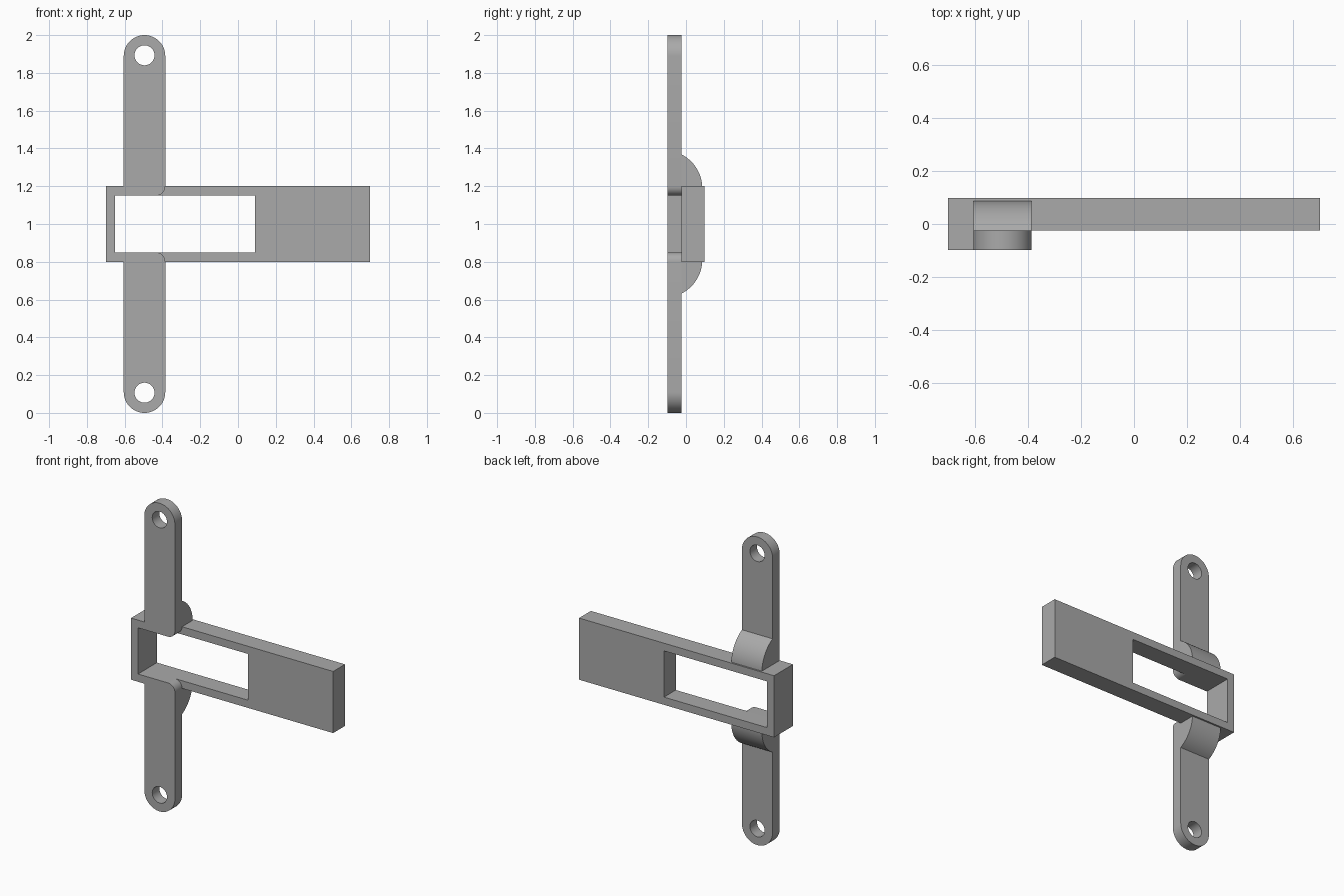
import bpy, bmesh
from math import sin, cos, pi, radians, atan2
from mathutils import Matrix

if "Cube" in bpy.data.objects:
    bpy.data.objects.remove(bpy.data.objects["Cube"])

grey = bpy.data.materials.new("plain grey")
grey.use_nodes = True
colour = (0.4, 0.4, 0.4, 1)
grey.diffuse_color = colour
grey.node_tree.nodes["Principled BSDF"].inputs["Base Color"].default_value = colour

FRONT, JOINT, BACK = -0.097, -0.024, 0.097   # depth layers
MID = 1.0                                    # height of the mirror plane
ARM_X, ARM_R, EYE_Z = -0.495, 0.11, 1.89


def arc(cx, cy, r, start, end, steps):
    angles = [start + (end - start) * i / steps for i in range(steps + 1)]
    return [(cx + r * cos(a), cy + r * sin(a)) for a in angles]


def rect(x0, x1, z0, z1):
    return [(x0, z0), (x1, z0), (x1, z1), (x0, z1)]


def flip(points):
    return [(x, 2 * MID - z) for x, z in reversed(points)]


def prism(name, loops, place, sweep):
    """Fill an outline with optional holes and sweep it into a solid."""
    bm = bmesh.new()
    for loop in loops:
        verts = [bm.verts.new(place(p)) for p in loop]
        for a, b in zip(verts, verts[1:] + verts[:1]):
            bm.edges.new((a, b))
    bmesh.ops.triangle_fill(bm, edges=bm.edges[:], use_beauty=True, use_dissolve=False)
    swept = bmesh.ops.extrude_face_region(bm, geom=bm.faces[:], use_keep_orig=True)
    moved = [g for g in swept["geom"] if isinstance(g, bmesh.types.BMVert)]
    bmesh.ops.translate(bm, verts=moved, vec=sweep)
    bmesh.ops.recalc_face_normals(bm, faces=bm.faces[:])
    mesh = bpy.data.meshes.new(name)
    bm.to_mesh(mesh)
    bm.free()
    mesh.materials.append(grey)
    obj = bpy.data.objects.new(name, mesh)
    bpy.context.collection.objects.link(obj)
    bpy.ops.object.select_all(action="DESELECT")
    obj.select_set(True)
    bpy.context.view_layer.objects.active = obj
    bpy.ops.object.shade_smooth_by_angle(angle=radians(30))
    return obj


# Long bar with the rectangular window
prism("slotted_bar", [rect(-0.7, 0.7, 0.8, 1.2), rect(-0.65, 0.09, 0.85, 1.15)],
      lambda p: (p[0], JOINT, p[1]), (0, BACK - JOINT, 0))

# Front bracket: end wall and two round-ended arms with eyes
half = [(-0.65, 1.15)]
half += arc(-0.435, 1.2, 0.05, -pi / 2, 0, 10)
half += arc(ARM_X, EYE_Z, ARM_R, 0, pi, 32)
half += [(-0.605, 1.2), (-0.7, 1.2)]
eye = arc(ARM_X, EYE_Z + 0.003, 0.053, 0, 2 * pi, 32)[:-1]
prism("arm_bracket", [half + flip(half), eye, flip(eye)],
      lambda p: (p[0], FRONT, p[1]), (0, JOINT - FRONT, 0))

# Curved gussets joining the arms to the bar
cy, cz, r = -0.113, 1.19, 0.199
top = atan2(0.178, JOINT - cy)
gusset = [(JOINT, 1.2)] + arc(cy, cz, r, atan2(0.01, r), top, 16)
for name, shape in (("upper_gusset", gusset), ("lower_gusset", flip(gusset))):
    prism(name, [shape], lambda p: (ARM_X - ARM_R, p[0], p[1]), (2 * ARM_R, 0, 0))
